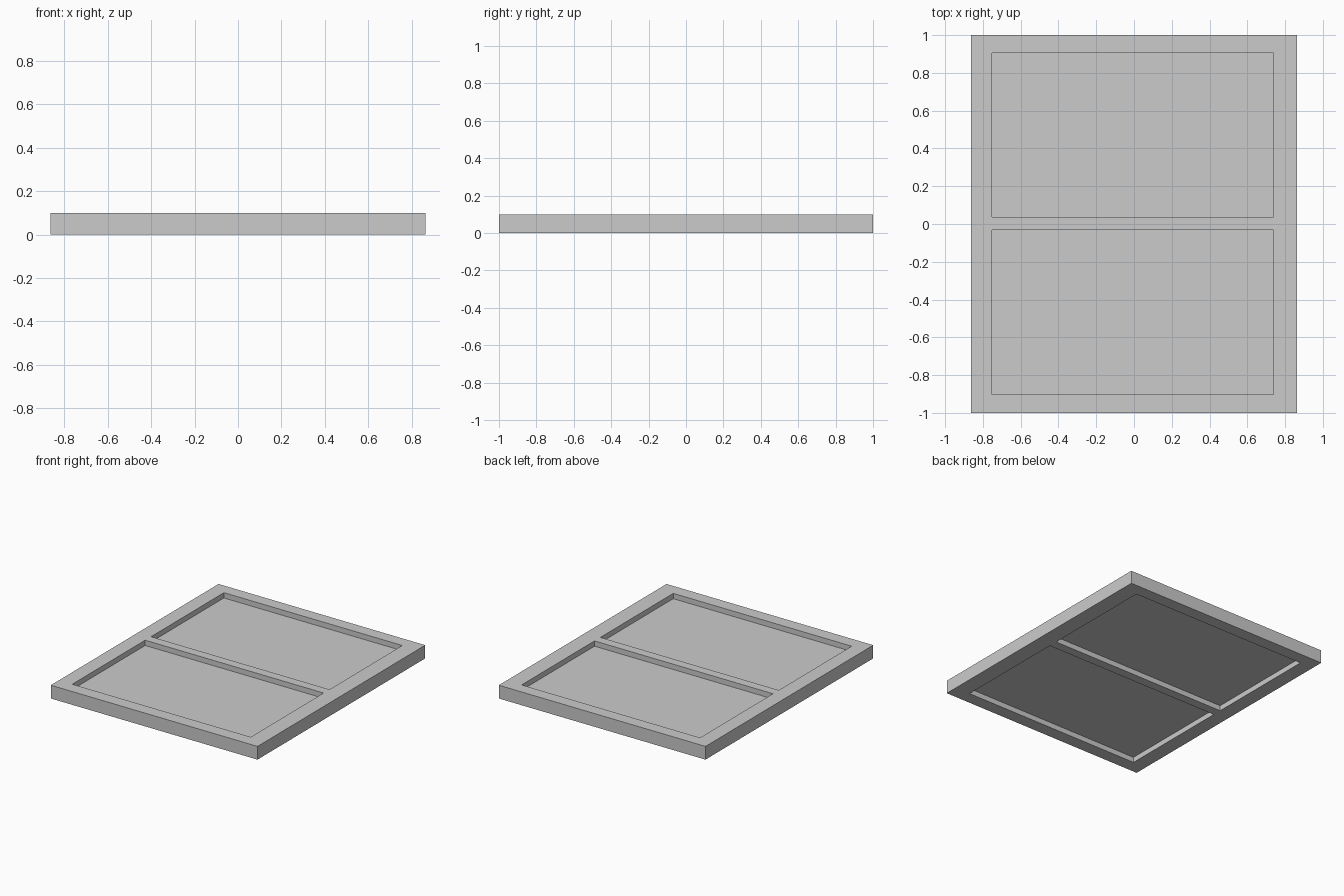
import bpy, bmesh

if "Cube" in bpy.data.objects:
    bpy.data.objects.remove(bpy.data.objects["Cube"])

H = 0.10
XS = [-0.863, -0.752, 0.738, 0.863]
YS = [-1.0, -0.902, -0.033, 0.037, 0.906, 1.0]
OPENINGS = [(1, 1), (1, 3)]  # grid cells left open for the panels
PANEL_Z = (0.04, 0.06)


def finish(bm, name):
    bmesh.ops.recalc_face_normals(bm, faces=bm.faces)
    mesh = bpy.data.meshes.new(name)
    bm.to_mesh(mesh)
    bm.free()
    obj = bpy.data.objects.new(name, mesh)
    bpy.context.collection.objects.link(obj)
    return obj


def slab(name, cells, z0, z1):
    """Extrude the chosen grid cells into one solid piece."""
    bm = bmesh.new()
    verts = {}

    def vert(i, j):
        if (i, j) not in verts:
            verts[i, j] = bm.verts.new((XS[i], YS[j], z0))
        return verts[i, j]

    for i, j in cells:
        bm.faces.new([vert(i, j), vert(i + 1, j), vert(i + 1, j + 1), vert(i, j + 1)])
    ext = bmesh.ops.extrude_face_region(bm, geom=bm.faces[:], use_keep_orig=True)
    moved = [g for g in ext["geom"] if isinstance(g, bmesh.types.BMVert)]
    bmesh.ops.translate(bm, verts=moved, vec=(0, 0, z1 - z0))
    return finish(bm, name)


# Outer frame with the middle rail
frame_cells = [(i, j) for i in range(3) for j in range(5) if (i, j) not in OPENINGS]
slab("door_frame", frame_cells, 0, H)

# Recessed panels, set back from both faces
for name, cell in zip(("lower_panel", "upper_panel"), OPENINGS):
    slab(name, [cell], *PANEL_Z)
